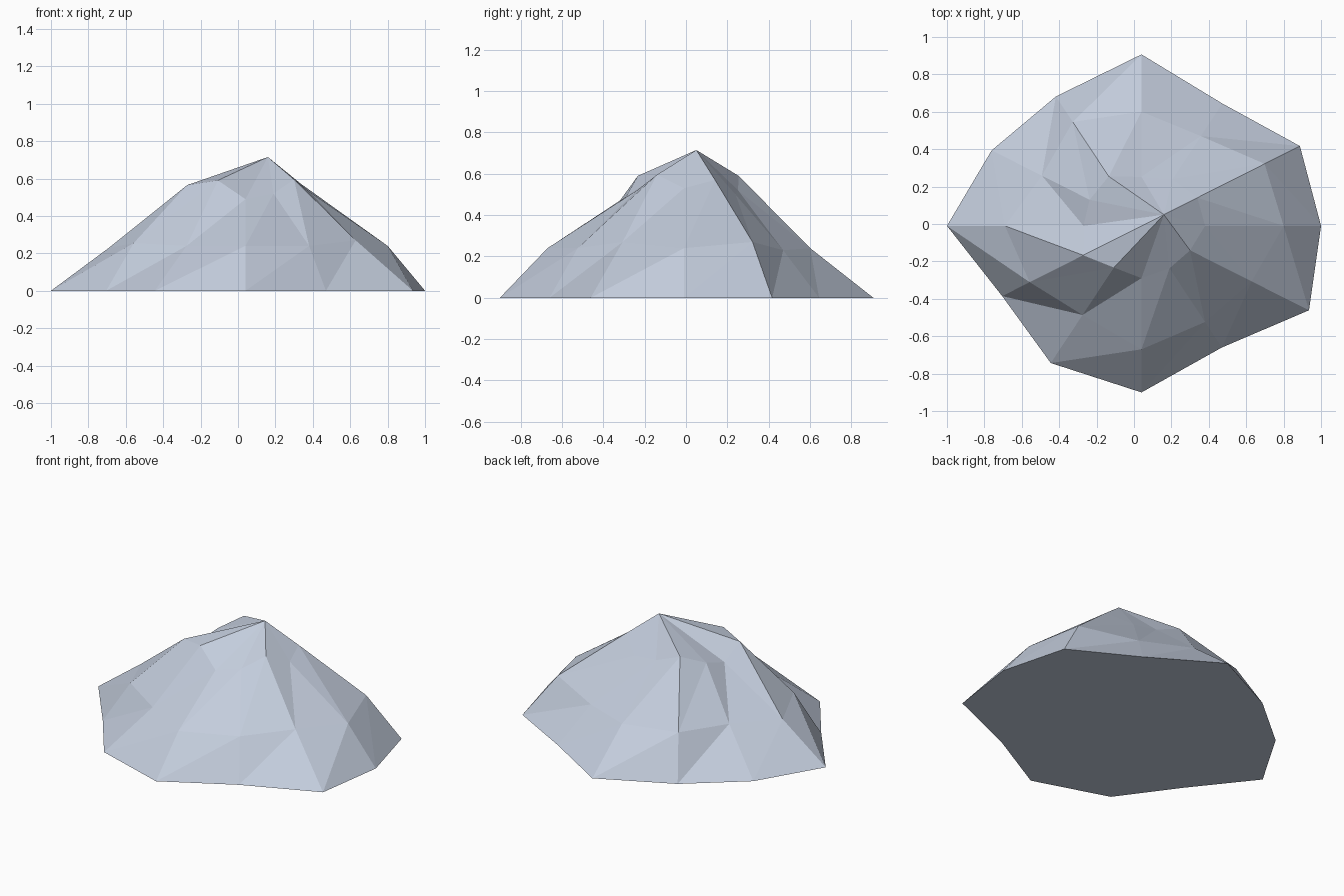
import bpy, bmesh, math

if "Cube" in bpy.data.objects:
    bpy.data.objects.remove(bpy.data.objects["Cube"])

# Rock mound: twelve spokes on a slightly flattened ellipse, three rings and a peak
CENTRE_X, CENTRE_Y, FLATTEN = 0.04, -0.01, 0.873
PEAK = (0.16, 0.05, 0.715)

# radius and height of each ring, anticlockwise from +x in 30 degree steps
base_r = [0.96, 0.978, 0.865, 1.05, 0.915, 0.925, 1.04, 0.86, 0.97, 1.02, 0.86, 1.034]
base_z = [0.0] * 12
low_r = [0.76, 0.76, 0.635, 0.70, 0.735, 0.615, 0.73, 0.69, 0.63, 0.756, 0.68, 0.68]
low_z = [0.24, 0.27, 0.23, 0.24, 0.26, 0.25, 0.23, 0.255, 0.24, 0.24, 0.24, 0.27]
top_r = [0.34, 0.345, 0.33, 0.30, 0.35, 0.32, 0.31, 0.36, 0.295, 0.32, 0.30, 0.30]
top_z = [0.53, 0.57, 0.50, 0.52, 0.59, 0.53, 0.49, 0.565, 0.59, 0.49, 0.52, 0.595]


def add_ring(bm, radii, heights):
    ring = []
    for i, (r, z) in enumerate(zip(radii, heights)):
        a = math.radians(30 * i)
        ring.append(bm.verts.new((CENTRE_X + r * math.cos(a),
                                  CENTRE_Y + r * FLATTEN * math.sin(a), z)))
    return ring


def bridge(bm, outer, inner):
    # two triangles per panel, diagonals all running the same way
    for i in range(12):
        j = (i + 1) % 12
        bm.faces.new((outer[i], outer[j], inner[j]))
        bm.faces.new((outer[i], inner[j], inner[i]))


bm = bmesh.new()
base = add_ring(bm, base_r, base_z)
low = add_ring(bm, low_r, low_z)
top = add_ring(bm, top_r, top_z)
peak = bm.verts.new(PEAK)

bridge(bm, base, low)
bridge(bm, low, top)
for i in range(12):
    bm.faces.new((top[i], top[(i + 1) % 12], peak))
bm.faces.new(base[::-1])  # flat underside

mesh = bpy.data.meshes.new("rock_mound")
bm.to_mesh(mesh)
bm.free()

# Pale blue-grey stone
stone = bpy.data.materials.new("pale stone")
stone.diffuse_color = (0.55, 0.61, 0.72, 1)
stone.use_nodes = True
stone.node_tree.nodes["Principled BSDF"].inputs["Base Color"].default_value = stone.diffuse_color
mesh.materials.append(stone)

rock = bpy.data.objects.new("rock_mound", mesh)
bpy.context.collection.objects.link(rock)
